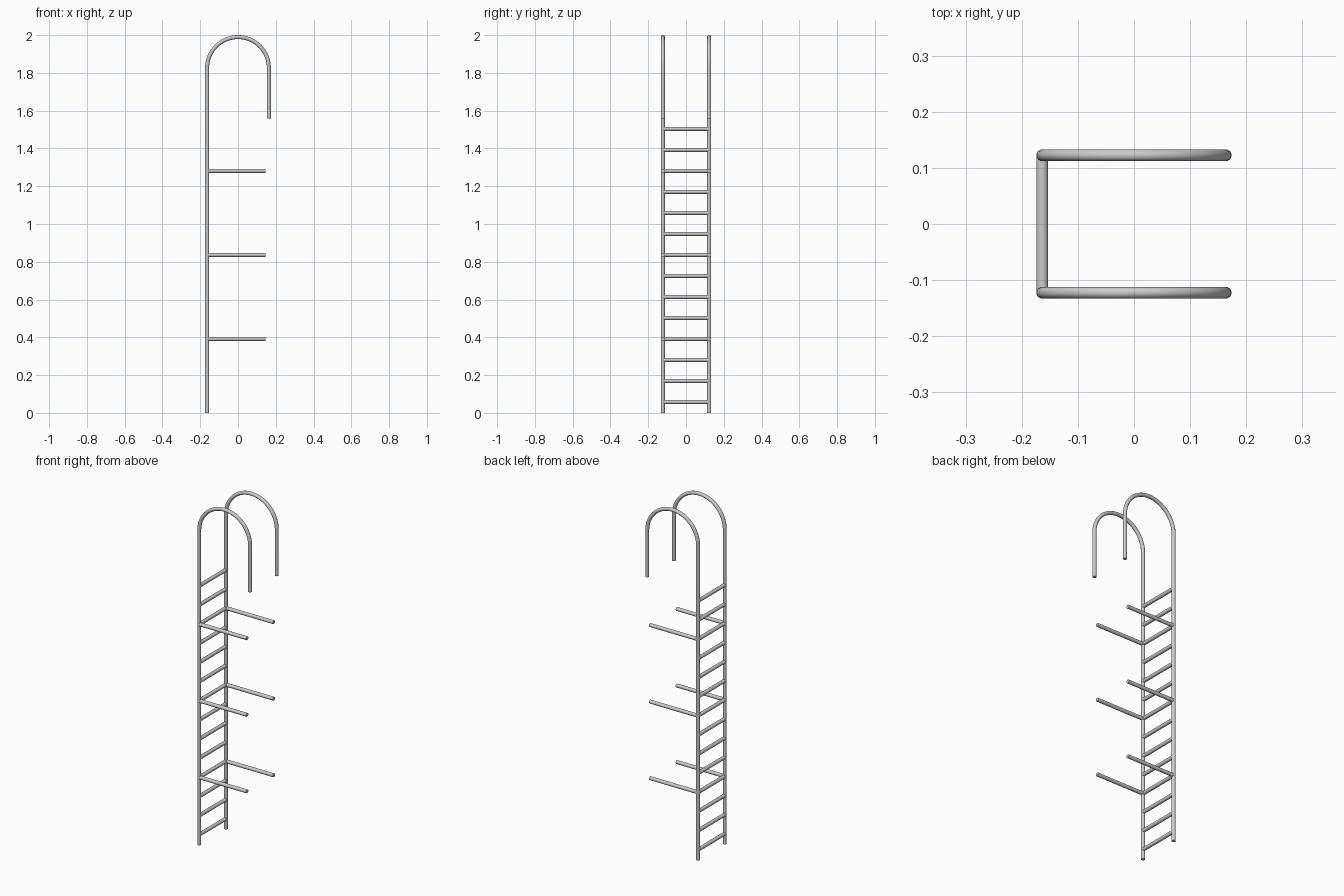
import bpy
from math import pi, cos, sin

if "Cube" in bpy.data.objects:
    bpy.data.objects.remove(bpy.data.objects["Cube"])

R = 0.0105           # tube radius
RAIL_X = -0.1635     # upright position
RAIL_Y = 0.1225      # half the rail spacing
ARC_Z = 2.0 - R + RAIL_X
FIRST_RUNG, STEP, COUNT = 0.058, 0.1112, 14


def tube(name, points):
    """Round capped tube swept along a path."""
    curve = bpy.data.curves.new(name, 'CURVE')
    curve.dimensions = '3D'
    curve.bevel_depth = R
    curve.bevel_resolution = 6
    curve.use_fill_caps = True
    spline = curve.splines.new('POLY')
    spline.points.add(len(points) - 1)
    for p, co in zip(spline.points, points):
        p.co = (*co, 1)
    obj = bpy.data.objects.new(name, curve)
    bpy.context.collection.objects.link(obj)
    bpy.ops.object.select_all(action='DESELECT')
    obj.select_set(True)
    bpy.context.view_layer.objects.active = obj
    bpy.ops.object.convert(target='MESH')
    bpy.ops.object.shade_smooth_by_angle()
    return bpy.context.object


for side, y in (("front", -RAIL_Y), ("back", RAIL_Y)):
    # Side rail: upright, half-circle hook and short drop
    arc = [(RAIL_X * cos(pi * i / 32), y, ARC_Z - RAIL_X * sin(pi * i / 32))
           for i in range(33)]
    tube(side + "_hooked_rail", [(RAIL_X, y, 0)] + arc + [(-RAIL_X, y, 1.558)])

    # Stand-off bars level with every fourth rung
    for n, i in enumerate((3, 7, 11)):
        z = FIRST_RUNG + STEP * i
        tube(f"{side}_standoff_{n + 1}", [(RAIL_X, y, z), (0.145, y, z)])

# Rungs between the rails
for i in range(COUNT):
    z = FIRST_RUNG + STEP * i
    tube(f"rung_{i + 1}", [(RAIL_X, -RAIL_Y, z), (RAIL_X, RAIL_Y, z)])
